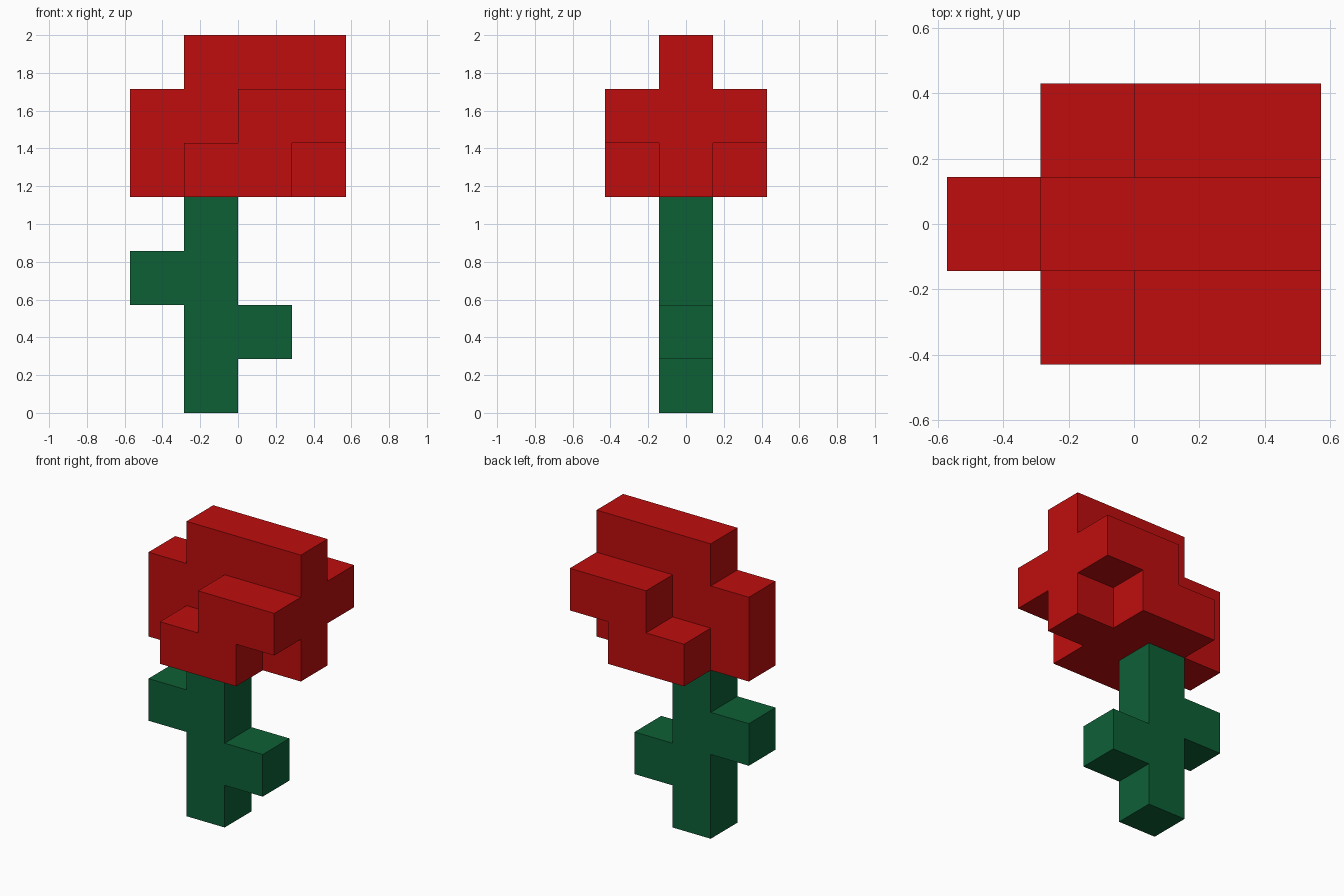
import bpy
import bmesh

cube = bpy.data.objects.get("Cube")
if cube:
    bpy.data.objects.remove(cube, do_unlink=True)

U = 2 / 7  # edge length of one block


def make_material(name, rgb):
    mat = bpy.data.materials.new(name)
    mat.use_nodes = True
    color = (*rgb, 1)
    mat.diffuse_color = color
    mat.node_tree.nodes["Principled BSDF"].inputs["Base Color"].default_value = color
    return mat


def slab(name, outline, y_center, mat):
    """Extrude an (x, z) outline, given in blocks, one block deep along y."""
    bm = bmesh.new()
    y = (y_center - 0.5) * U
    face = bm.faces.new([bm.verts.new((x * U, y, z * U)) for x, z in outline])
    extruded = bmesh.ops.extrude_face_region(bm, geom=[face])["geom"]
    verts = [g for g in extruded if isinstance(g, bmesh.types.BMVert)]
    bmesh.ops.translate(bm, verts=verts, vec=(0, U, 0))
    bmesh.ops.recalc_face_normals(bm, faces=bm.faces)
    mesh = bpy.data.meshes.new(name)
    bm.to_mesh(mesh)
    bm.free()
    mesh.materials.append(mat)
    obj = bpy.data.objects.new(name, mesh)
    bpy.context.collection.objects.link(obj)
    return obj


red = make_material("petal red", (0.52, 0.004, 0.004))
green = make_material("stem green", (0.004, 0.117, 0.037))

# Stem with a high leaf on one side and a low leaf on the other
stem = [(-1, 0), (0, 0), (0, 1), (1, 1), (1, 2), (0, 2), (0, 4),
        (-1, 4), (-1, 3), (-2, 3), (-2, 2), (-1, 2)]
slab("stem_with_leaves", stem, 0, green)

# Middle of the blossom
blossom = [(-2, 4), (2, 4), (2, 7), (-1, 7), (-1, 6), (-2, 6)]
slab("blossom_core", blossom, 0, red)

# Stepped petals on the front and back
petal = [(-1, 4), (1, 4), (1, 5), (2, 5), (2, 6), (0, 6), (0, 5), (-1, 5)]
for name, side in (("front_petal", -1), ("back_petal", 1)):
    slab(name, petal, side, red)
